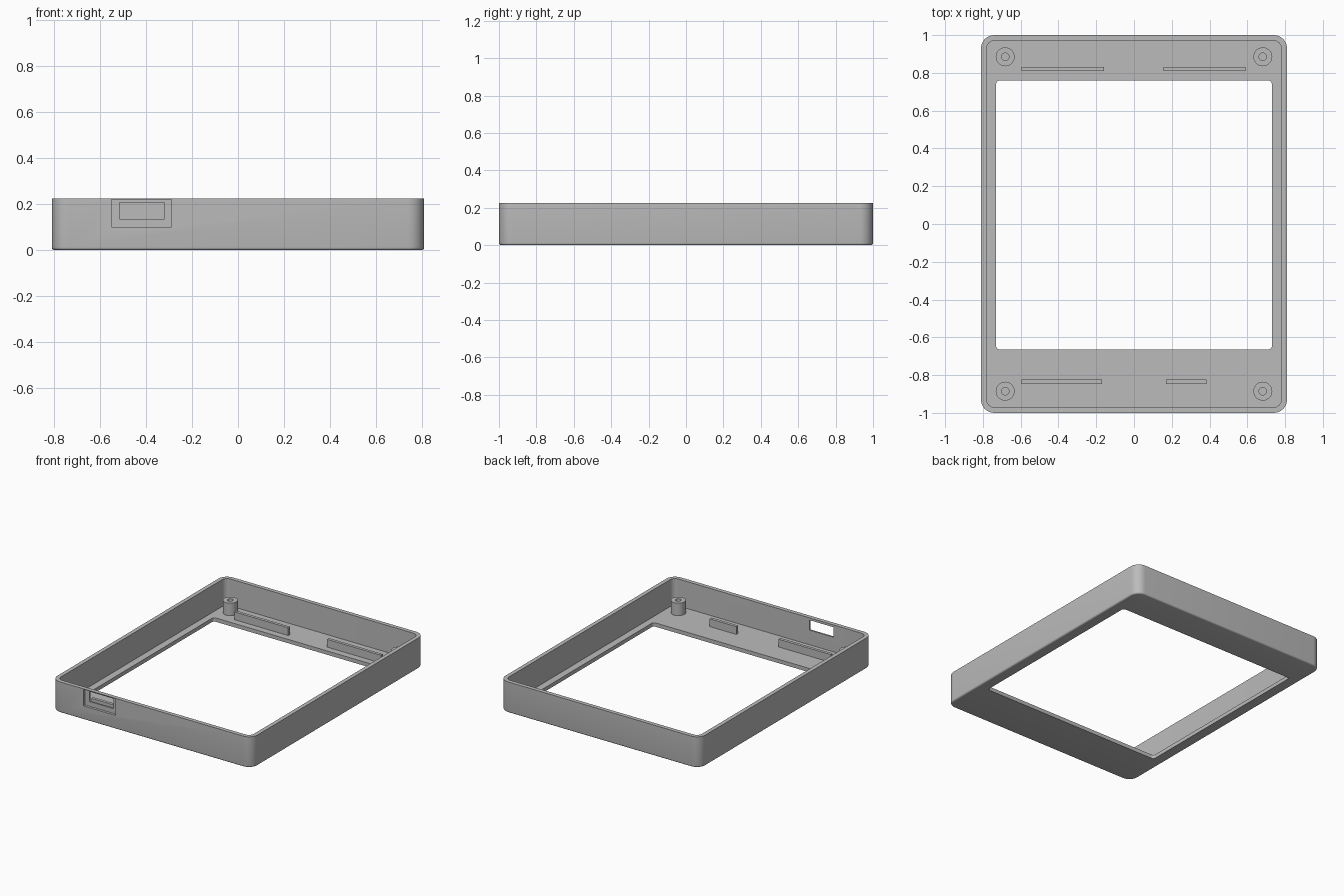
import bpy, bmesh, math

cube = bpy.data.objects.get("Cube")
if cube:
    bpy.data.objects.remove(cube, do_unlink=True)

# Single plastic colour
grey = bpy.data.materials.new("grey_plastic")
grey.use_nodes = True
COLOUR = (0.5, 0.5, 0.5, 1)
grey.diffuse_color = COLOUR
grey.node_tree.nodes["Principled BSDF"].inputs["Base Color"].default_value = COLOUR

W, L, H = 0.81, 1.0, 0.225      # half width, half length, height
WALL, FLOOR = 0.03, 0.028
CORNER, FILLET = 0.07, 0.012


def finish(name, bm, smooth=True):
    bmesh.ops.recalc_face_normals(bm, faces=bm.faces)
    mesh = bpy.data.meshes.new(name)
    bm.to_mesh(mesh)
    bm.free()
    mesh.materials.append(grey)
    obj = bpy.data.objects.new(name, mesh)
    bpy.context.collection.objects.link(obj)
    if smooth:
        smooth_sharp(obj)
    return obj


def smooth_sharp(obj):
    bpy.ops.object.select_all(action="DESELECT")
    obj.select_set(True)
    bpy.context.view_layer.objects.active = obj
    bpy.ops.object.shade_smooth_by_angle(angle=math.radians(35))


def rounded_rect(x0, x1, y0, y1, r, z, steps=8):
    points = []
    centres = [(x1 - r, y1 - r), (x0 + r, y1 - r), (x0 + r, y0 + r), (x1 - r, y0 + r)]
    for corner, (cx, cy) in enumerate(centres):
        for i in range(steps + 1):
            a = math.pi / 2 * (corner + i / steps)
            points.append((cx + r * math.cos(a), cy + r * math.sin(a), z))
    return points


def shell_loop(inset, z):
    return rounded_rect(inset - W, W - inset, inset - L, L - inset, CORNER - inset, z)


def circle(cx, cy, r, z, sides=32):
    return [(cx + r * math.cos(math.tau * i / sides),
             cy + r * math.sin(math.tau * i / sides), z) for i in range(sides)]


def loft(name, loops, closed):
    bm = bmesh.new()
    rings = [[bm.verts.new(p) for p in loop] for loop in loops]
    pairs = list(zip(rings, rings[1:]))
    if closed:
        pairs.append((rings[-1], rings[0]))
    else:
        bm.faces.new(rings[0])
        bm.faces.new(rings[-1])
    for a, b in pairs:
        n = len(a)
        for i in range(n):
            j = (i + 1) % n
            bm.faces.new((a[i], a[j], b[j], b[i]))
    return finish(name, bm)


def box(name, x0, x1, y0, y1, z0, z1):
    bm = bmesh.new()
    bmesh.ops.create_cube(bm, size=1)
    for v in bm.verts:
        v.co = ((x0 + x1) / 2 + v.co.x * (x1 - x0),
                (y0 + y1) / 2 + v.co.y * (y1 - y0),
                (z0 + z1) / 2 + v.co.z * (z1 - z0))
    return finish(name, bm, smooth=False)


# Tray frame: filleted bottom edge, walls, floor and window opening
loops = []
for i in range(5):
    a = math.pi / 2 * i / 4
    loops.append(shell_loop(FILLET * (1 - math.sin(a)), FILLET * (1 - math.cos(a))))
loops += [shell_loop(0, H), shell_loop(WALL, H), shell_loop(WALL, FLOOR)]
for z in (FLOOR, 0):
    loops.append(rounded_rect(-0.73, 0.73, -0.665, 0.76, 0.02, z))
frame = loft("bezel_frame", loops, closed=True)

# Connector recess and port slot cut into the front wall
cutters = [box("recess_cutter", -0.55, -0.29, -1.1, -0.982, 0.1, 0.221),
           box("port_cutter", -0.515, -0.32, -1.05, -0.93, 0.135, 0.208)]
for cutter in cutters:
    cutter.hide_render = True
    mod = frame.modifiers.new(cutter.name, "BOOLEAN")
    mod.operation = "DIFFERENCE"
    mod.solver = "EXACT"
    mod.object = cutter
    bpy.context.view_layer.objects.active = frame
    bpy.ops.object.modifier_apply(modifier=mod.name)
    bpy.data.objects.remove(cutter, do_unlink=True)
smooth_sharp(frame)

# Screw posts with blind holes
for side, sx in (("left", 1), ("right", -1)):
    for end, sy in (("back", 1), ("front", -1)):
        x, y = 0.682 * sx, 0.885 * sy
        loft(f"screw_post_{end}_{side}",
             [circle(x, y, 0.05, FLOOR - 0.005), circle(x, y, 0.05, 0.12),
              circle(x, y, 0.02, 0.12), circle(x, y, 0.02, FLOOR)], closed=False)

# Locating ribs standing on the floor
for name, x0, x1, y in (("back_right", -0.595, -0.16, 0.82),
                        ("back_left", 0.155, 0.59, 0.82),
                        ("front_right", -0.595, -0.17, -0.835),
                        ("front_left", 0.17, 0.385, -0.835)):
    box("rib_" + name, x0, x1, y - 0.011, y + 0.011, FLOOR - 0.005, 0.085)
